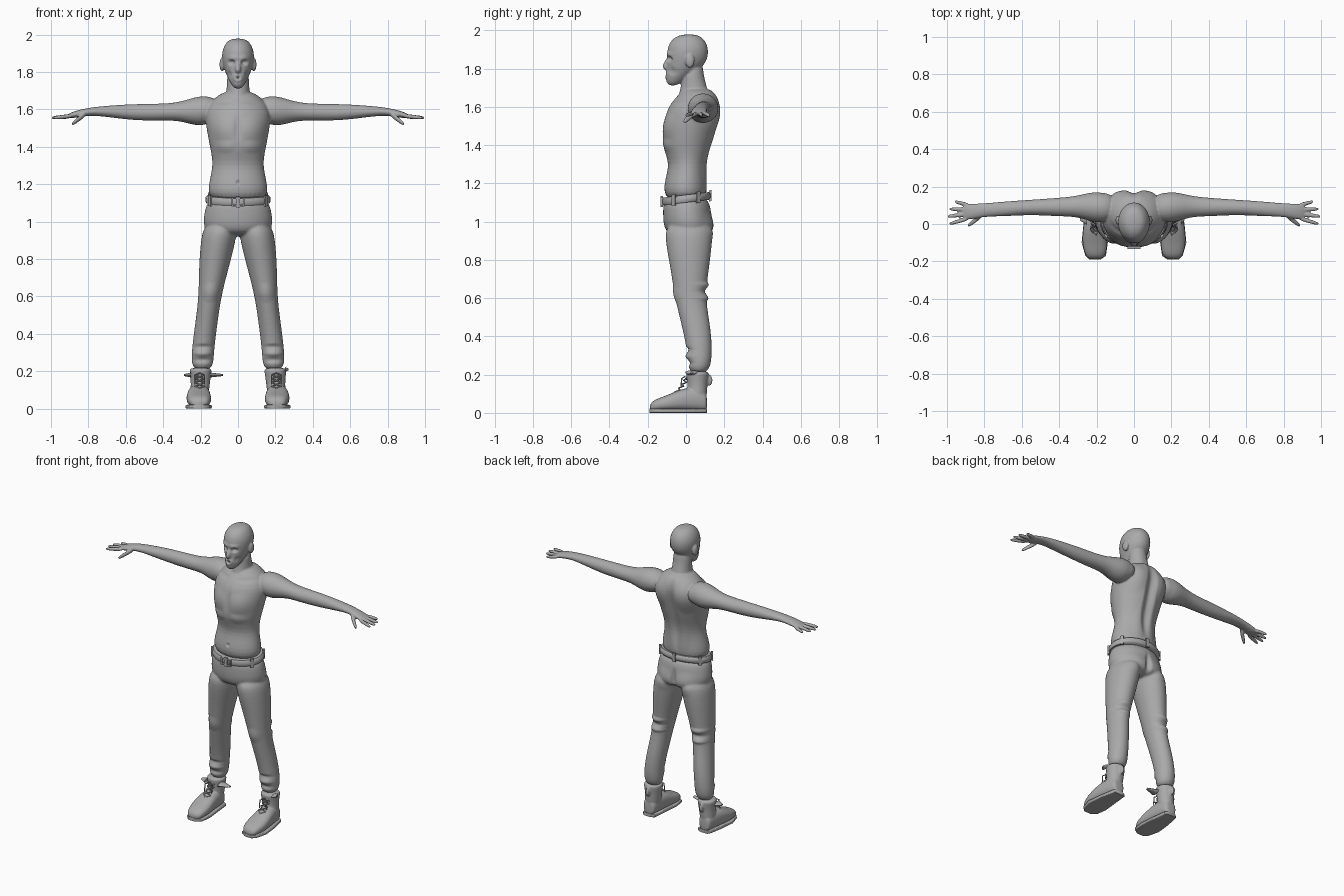
import bpy, bmesh, math
from mathutils import Matrix, Vector

cube = bpy.data.objects.get("Cube")
if cube:
    bpy.data.objects.remove(cube, do_unlink=True)

grey = bpy.data.materials.new("plain grey")
grey.use_nodes = True
grey.diffuse_color = (.4, .4, .4, 1)
for node in grey.node_tree.nodes:
    if node.type == 'BSDF_PRINCIPLED':
        node.inputs["Base Color"].default_value = grey.diffuse_color


def loft(bm, axis, sections, sides=24, power=1):
    """Skin closed oval sections (position, low a, high a, low b, high b)."""
    rings = []
    for position, low_a, high_a, low_b, high_b in sections:
        ring = []
        for i in range(sides):
            angle = math.tau * i / sides
            c, s = math.cos(angle), math.sin(angle)
            a = (low_a + high_a + (high_a - low_a) * math.copysign(abs(c) ** power, c)) / 2
            b = (low_b + high_b + (high_b - low_b) * math.copysign(abs(s) ** power, s)) / 2
            place = {'x': (position, a, b), 'y': (a, position, b), 'z': (a, b, position)}
            ring.append(bm.verts.new(place[axis]))
        rings.append(ring)
    for lower, upper in zip(rings, rings[1:]):
        for i in range(sides):
            j = (i + 1) % sides
            bm.faces.new((lower[i], lower[j], upper[j], upper[i]))
    bm.faces.new(rings[0])
    bm.faces.new(rings[-1])


def central_loft(bm, sections):
    """Upright loft about x = 0 from (height, half width, front, back)."""
    loft(bm, 'z', [(z, -half, half, front, back) for z, half, front, back in sections], 32)


def finger(bm, base, tip, radius):
    """Tapered digit running outward along x."""
    sections = []
    for t, taper in ((0, 1), (.5, 1), (.85, .85), (1, .5)):
        p, r = Vector(base).lerp(Vector(tip), t), radius * taper
        sections.append((p.x, p.y - r, p.y + r, p.z - r, p.z + r))
    loft(bm, 'x', sections, 12)


def blob(bm, centre, size):
    matrix = Matrix.Translation(centre) @ Matrix.Diagonal((*size, 1))
    bmesh.ops.create_icosphere(bm, subdivisions=3, radius=1, matrix=matrix)


def block(bm, centre, size, turn=0):
    matrix = (Matrix.Translation(centre) @ Matrix.Rotation(turn, 4, 'Z')
              @ Matrix.Diagonal((*size, 1)))
    bmesh.ops.create_cube(bm, size=1, matrix=matrix)


def mirror(bm):
    copy = bmesh.ops.duplicate(bm, geom=bm.verts[:] + bm.edges[:] + bm.faces[:])
    for item in copy["geom"]:
        if isinstance(item, bmesh.types.BMVert):
            item.co.x *= -1


def shade(mesh, angle):
    mesh.polygons.foreach_set("use_smooth", [True] * len(mesh.polygons))
    mesh.set_sharp_from_angle(angle=math.radians(angle))


def finish(name, bm):
    bmesh.ops.recalc_face_normals(bm, faces=bm.faces[:])
    mesh = bpy.data.meshes.new(name)
    bm.to_mesh(mesh)
    bm.free()
    mesh.materials.append(grey)
    shade(mesh, 50)
    obj = bpy.data.objects.new(name, mesh)
    bpy.context.scene.collection.objects.link(obj)
    return obj


def fuse(name, bm, voxel):
    """Melt overlapping lofts into one smooth skin."""
    obj = finish(name, bm)
    obj.modifiers.new("round", 'SUBSURF').levels = 2
    remesh = obj.modifiers.new("melt", 'REMESH')
    remesh.mode = 'VOXEL'
    remesh.voxel_size = voxel
    soften = obj.modifiers.new("soften", 'SMOOTH')
    soften.factor, soften.iterations = .5, 6
    graph = bpy.context.evaluated_depsgraph_get()
    mesh = bpy.data.meshes.new_from_object(obj.evaluated_get(graph))
    obj.modifiers.clear()
    obj.data = mesh
    mesh.materials.clear()
    mesh.materials.append(grey)
    shade(mesh, 80)
    return mesh


def press(mesh, x, z, wide, tall, depth, back=False):
    """Push a soft oval on both sides inward, or outward if depth is negative."""
    facing = 1 if back else -1
    normals = [v.normal.copy() for v in mesh.vertices]
    for v, normal in zip(mesh.vertices, normals):
        q = ((abs(v.co.x) - x) / wide) ** 2 + ((v.co.z - z) / tall) ** 2
        if q < 1 and normal.y * facing > 0:
            v.co -= normal * depth * (1 - q) ** 2 * normal.y * facing
    mesh.update()


def cords(name, paths, radius):
    curve = bpy.data.curves.new(name, 'CURVE')
    curve.dimensions = '3D'
    curve.bevel_depth, curve.bevel_resolution = radius, 2
    curve.use_fill_caps = True
    for path in paths:
        spline = curve.splines.new('POLY')
        spline.points.add(len(path) - 1)
        for point, place in zip(spline.points, path):
            point.co = (*place, 1)
    curve.materials.append(grey)
    bpy.context.scene.collection.objects.link(bpy.data.objects.new(name, curve))


# Arms, fingers, thumbs and ears
body = bmesh.new()
loft(body, 'x', [
    (.1, .02, .15, 1.55, 1.66), (.2, 0, .18, 1.5, 1.68), (.3, .04, .15, 1.54, 1.64),
    (.4, .04, .14, 1.54, 1.63), (.55, .05, .13, 1.54, 1.63), (.7, .04, .12, 1.56, 1.62),
    (.8, .04, .11, 1.57, 1.61), (.88, .02, .11, 1.55, 1.59), (.92, .03, .1, 1.56, 1.57)])
for i in range(4):
    finger(body, (.88, .1 - i * .023, 1.566), (1 - .01 * (i - 2) ** 2, .12 - i * .04, 1.555), .012)
finger(body, (.81, .05, 1.58), (.89, -.01, 1.52), .016)
blob(body, (.085, .02, 1.84), (.014, .025, .037))
mirror(body)

# Torso, neck, head and nose
central_loft(body, [
    (1.1, .16, -.11, .11), (1.2, .16, -.12, .11), (1.3, .13, -.08, .1), (1.4, .15, -.13, .14),
    (1.5, .17, -.12, .17), (1.6, .18, -.1, .19), (1.67, .12, -.03, .16), (1.7, .06, -.02, .12)])
central_loft(body, [
    (1.6, .09, -.06, .15), (1.68, .06, -.03, .12), (1.76, .06, -.02, .09), (1.84, .05, 0, .09)])
central_loft(body, [
    (1.71, .02, -.09, -.05), (1.74, .04, -.11, 0), (1.78, .06, -.1, .05), (1.83, .08, -.1, .11),
    (1.9, .09, -.1, .12), (1.95, .07, -.08, .1), (1.98, .04, -.03, .06)])
central_loft(body, [(1.86, .01, -.1, -.07), (1.81, .02, -.13, -.07), (1.79, .01, -.11, -.07)])
skin = fuse("upper_body", body, .005)

# Face: brow, eye sockets, cheeks, lips and open mouth
press(skin, x=.03, z=1.875, wide=.04, tall=.02, depth=-.006)
press(skin, x=.035, z=1.85, wide=.025, tall=.02, depth=.02)
press(skin, x=.05, z=1.785, wide=.02, tall=.03, depth=.01)
press(skin, x=0, z=1.77, wide=.04, tall=.03, depth=-.01)
press(skin, x=0, z=1.77, wide=.02, tall=.016, depth=.03)
# Chest: pectorals, breastbone, collarbones, ribs and navel
press(skin, x=.08, z=1.5, wide=.09, tall=.08, depth=-.01)
press(skin, x=0, z=1.5, wide=.03, tall=.13, depth=.006)
press(skin, x=.09, z=1.64, wide=.08, tall=.02, depth=.006)
press(skin, x=.07, z=1.4, wide=.07, tall=.04, depth=-.005)
press(skin, x=0, z=1.21, wide=.014, tall=.016, depth=.01)
# Back: spine, shoulder blades and lower back
press(skin, x=0, z=1.46, wide=.05, tall=.3, depth=.025, back=True)
press(skin, x=.1, z=1.56, wide=.08, tall=.12, depth=-.014, back=True)
press(skin, x=.05, z=1.27, wide=.05, tall=.13, depth=-.006, back=True)

# Trousers
trousers = bmesh.new()
loft(trousers, 'z', [
    (1, 0, .18, -.11, .14), (.9, .01, .2, -.11, .14), (.75, .05, .21, -.08, .12),
    (.6, .09, .21, -.06, .1), (.45, .11, .23, -.02, .13), (.3, .13, .25, .01, .14),
    (.2, .13, .25, .01, .12)])
mirror(trousers)
central_loft(trousers, [
    (1.14, .16, -.12, .12), (1.05, .18, -.12, .13), (.98, .19, -.12, .15), (.92, .15, -.09, .13)])
cloth = fuse("trousers", trousers, .007)

# Cloth creases behind the knees and above the boots, then seat, fly and knees
for step in range(3):
    depth = .01 * (-1) ** step
    press(cloth, x=.16, z=.67 - step * .035, wide=.09, tall=.02, depth=-depth, back=True)
    press(cloth, x=.19, z=.33 - step * .035, wide=.08, tall=.02, depth=depth)
press(cloth, x=0, z=.98, wide=.03, tall=.1, depth=.02, back=True)
press(cloth, x=.08, z=.97, wide=.08, tall=.09, depth=-.008, back=True)
press(cloth, x=.15, z=.62, wide=.06, tall=.06, depth=-.007)

# Belt with loops and buckle, tipped up toward the back
belt = bmesh.new()
central_loft(belt, [(1.1, .17, -.12, .12), (1.11, .175, -.126, .13),
                    (1.13, .173, -.125, .128), (1.14, .165, -.12, .12)])
for i in range(6):
    a = math.tau * (i + .5) / 6
    block(belt, (.173 * math.cos(a), .127 * math.sin(a), 1.12), (.012, .022, .058),
          math.atan2(math.sin(a) / .127, math.cos(a) / .173))
for side in (-1, 1):
    block(belt, (side * .032, -.127, 1.12), (.008, .012, .044))
    block(belt, (0, -.127, 1.12 + side * .02), (.072, .012, .007))
for v in belt.verts:
    v.co.z += v.co.y * .12
finish("belt", belt)

# Boots with pull tabs, and flat soles following the same outline
foot = [(-.19, .18, .24, .01, .04), (-.17, .15, .26, .01, .07), (-.1, .14, .28, .01, .09),
        (0, .15, .27, .01, .14), (.1, .16, .25, .01, .12), (.11, .18, .24, .01, .09)]
boots, soles = bmesh.new(), bmesh.new()
loft(boots, 'y', foot, power=.8)
loft(boots, 'z', [
    (.04, .16, .26, 0, .11), (.14, .15, .25, .01, .11), (.2, .14, .26, 0, .12), (.22, .14, .26, 0, .12)])
blob(boots, (.2, .12, .17), (.012, .02, .03))
loft(soles, 'y', [(y, left, right, 0, .022) for y, left, right, *_ in foot], power=.3)
mirror(boots)
mirror(soles)
fuse("boots", boots, .005)
finish("soles", soles)

# Laces criss-cross up the boot fronts and end in loose tails
rows = [(min(-.06 + row * .02, -.005), .1 + row * .02) for row in range(5)]
paths = []
for side in (-1, 1):
    for cross in (-.026, .026):
        inner, middle, outer = (side * (.205 + cross * k) for k in (-1, 0, 1))
        for (y, z), (next_y, next_z) in zip(rows, rows[1:]):
            paths.append([(inner, y + .008, z), (middle, (y + next_y) / 2 - .008, (z + next_z) / 2),
                          (outer, next_y + .008, next_z)])
        paths.append([(middle, -.006, .19), (outer, -.022, .18), (outer, -.027, .13)])
cords("laces", paths, .0035)

# Loose ankle flaps: two wide open on the right boot, a small tab on the left
flaps = bmesh.new()
for start, reach, height in ((-.15, .07, .18), (-.25, -.04, .18), (.25, .02, .21)):
    sections = []
    for t in (0, .5, 1):
        half, thick = .035 * (1 - .7 * t), .013 * (1 - .6 * t)
        sections.append((start + reach * t, .03 - half, .03 + half, height - thick, height + thick))
    loft(flaps, 'x', sections, 12)
finish("ankle_flaps", flaps)
